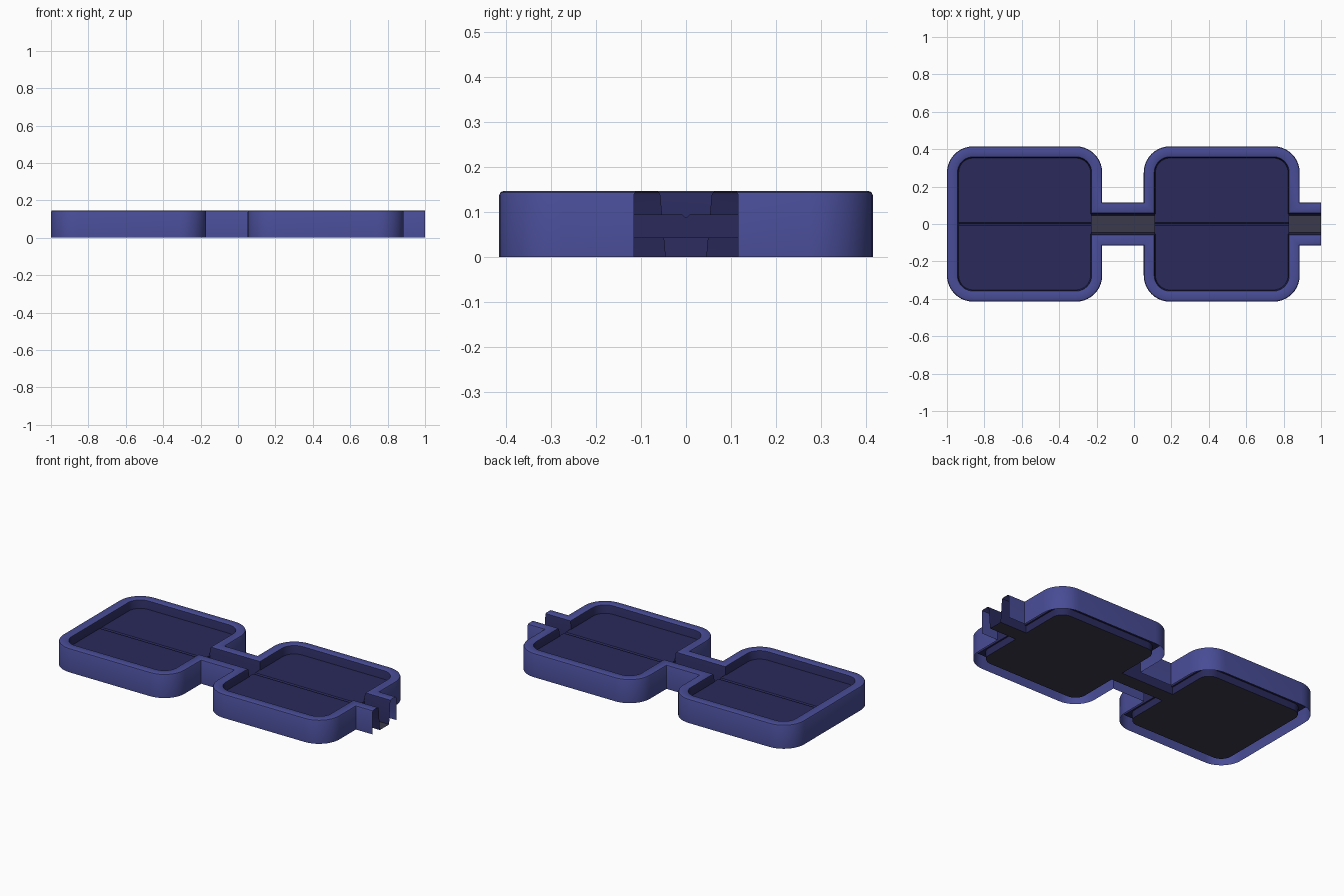
import bpy, math

if "Cube" in bpy.data.objects:
    bpy.data.objects.remove(bpy.data.objects["Cube"])

def material(name, rgb):
    m = bpy.data.materials.new(name)
    m.diffuse_color = (*rgb, 1)
    m.use_nodes = True
    m.node_tree.nodes["Principled BSDF"].inputs["Base Color"].default_value = m.diffuse_color
    return m

INDIGO = material("indigo", (0.065, 0.073, 0.305))
DARK = material("dark_indigo", (0.023, 0.023, 0.108))
GREY = material("dark_grey", (0.042, 0.042, 0.072))

TRAYS = [(0.469, 0.417), (-0.585, 0.415)]   # centre x, half width
HALF_Y, NECK, RADIUS, STEPS = 0.415, 0.116, 0.14, 10

def build(name, verts, faces, mats, indices=None, smooth=False):
    me = bpy.data.meshes.new(name)
    me.from_pydata(verts, [], faces)
    for m in mats:
        me.materials.append(m)
    for p, i in zip(me.polygons, indices or [0] * len(faces)):
        p.material_index = i
    ob = bpy.data.objects.new(name, me)
    bpy.context.collection.objects.link(ob)
    if smooth:
        bpy.ops.object.select_all(action='DESELECT')
        ob.select_set(True)
        bpy.context.view_layer.objects.active = ob
        bpy.ops.object.shade_smooth_by_angle(angle=math.radians(35))
    return ob

def outline(d):
    """Plan outline inset by d, counterclockwise, open at the right end."""
    pts = [(1.0, NECK - d)]
    r = RADIUS - d
    for n, (cx, half) in enumerate(TRAYS):
        h, top = half - d, HALF_Y - d
        pts.append((cx + h, NECK - d))
        for sx, start in ((1, 0), (-1, 90)):
            for k in range(STEPS + 1):
                a = math.radians(start + 90 * k / STEPS)
                pts.append((cx + sx * (h - r) + r * math.cos(a), top - r + r * math.sin(a)))
        if n == 0:
            pts.append((cx - h, NECK - d))
    return pts + [(x, -y) for x, y in reversed(pts)]

# Wall shell: outer side, rounded rim and sloping inner side, open at the end
profile = [(0, 0), (0, 0.138), (0.003, 0.144), (0.01, 0.147), (0.05, 0.147),
           (0.056, 0.144), (0.059, 0.138), (0.071, 0)]
verts, faces, idx = [], [], []
for d, z in profile:
    verts += [(x, y, z) for x, y in outline(d)]
n = len(verts) // len(profile)
for k in range(len(profile) - 1):
    for i in range(n - 1):
        a, b = k * n + i, (k + 1) * n + i
        faces.append((a, a + 1, b + 1, b))
        idx.append(1 if k >= 5 else 0)
build("wall_shell", verts, faces, [INDIGO, DARK], idx, True)

# Bottom plate closing the inner wall at ground level, seen in the neck and below
build("bottom_plate", [(x, y, 0) for x, y in outline(0.071)],
      [tuple(range(n))], [GREY])

# Tray inserts: thick slabs with a V groove; their corners poke into the hollow wall
for number, (cx, half) in enumerate(TRAYS):
    section = [(-0.357, 0.042), (-0.357, 0.095), (-0.009, 0.095), (0, 0.087),
               (0.009, 0.095), (0.357, 0.095), (0.357, 0.042)]
    x0, x1, m = cx - half + 0.058, cx + half - 0.058, len(section)
    verts = [(x0, y, z) for y, z in section] + [(x1, y, z) for y, z in section]
    faces = [(i, m + i, m + (i + 1) % m, (i + 1) % m) for i in range(m)]
    faces += [tuple(range(m)), tuple(reversed(range(m, 2 * m)))]
    ob = build(f"tray_insert_{number + 1}", verts, faces, [DARK])
    if ob.data.polygons[1].normal.z < 0:      # top faces must point up
        ob.data.flip_normals()
